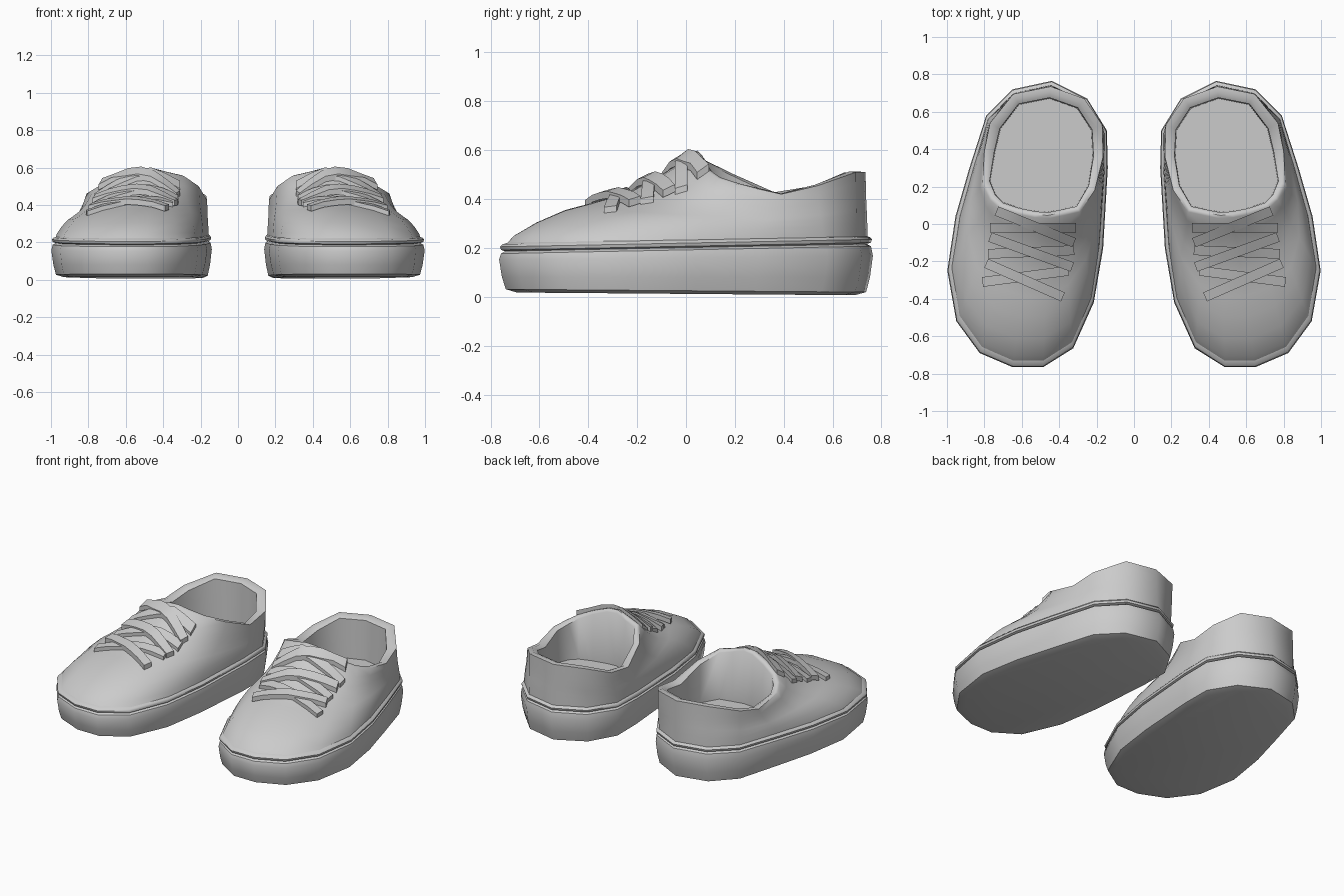
import bpy, bmesh
from mathutils import Vector
from mathutils.bvhtree import BVHTree

cube = bpy.data.objects.get("Cube")
if cube:
    bpy.data.objects.remove(cube, do_unlink=True)

grey = bpy.data.materials.new("plain grey")
grey.use_nodes = True
GREY = (0.6, 0.6, 0.6, 1)
grey.diffuse_color = GREY
grey.node_tree.nodes["Principled BSDF"].inputs["Base Color"].default_value = GREY

# Sole outline (x, y) paired with the collar point (x, y, z) it rises to
SPOKES = [
    (.44, .765, .445, .735, .51), (.65, .72, .645, .695, .51),
    (.79, .58, .77, .54, .455), (.88, .3, .8, .39, .42),
    (.955, .04, .81, .21, .46), (.998, -.25, .77, .13, .485),
    (.95, -.52, .72, .085, .515), (.825, -.69, .63, .055, .555),
    (.65, -.765, .53, .035, .59), (.485, -.765, .46, .03, .595),
    (.325, -.665, .38, .045, .575), (.215, -.42, .29, .065, .555),
    (.165, -.13, .21, .18, .5), (.14, .3, .165, .36, .425),
    (.145, .5, .17, .53, .45), (.25, .67, .265, .67, .505)]
OUTLINE = [Vector(s[:2]) for s in SPOKES]
COLLAR = [Vector(s[2:]) for s in SPOKES]
SOLE_CENTRE = Vector((.52, 0))
COLLAR_CENTRE = Vector((.48, .38))


def inset(point, centre, amount):
    """Move a plan point towards the centre."""
    flat = Vector(point[:2])
    return flat + (centre - flat).normalized() * amount


def sole_ring(amount, height, tilt):
    ring = []
    for p in OUTLINE:
        q = inset(p, SOLE_CENTRE, amount)
        ring.append(Vector((q.x, q.y, height + tilt * q.y)))
    return ring


def collar_ring(amount, lift=0, level=None):
    """Collar inset, thinner towards the tongue."""
    ring = []
    for p in COLLAR:
        q = inset(p, COLLAR_CENTRE, amount * min(1, .5 + p.y))
        ring.append(Vector((q.x, q.y, p.z + lift if level is None else level)))
    return ring


def make_object(name, rings, side, angle, cap_ends=(True, True)):
    """Skin closed rings into one mesh, mirrored for the other foot."""
    bm = bmesh.new()
    loops = [[bm.verts.new((p.x * side, p.y, p.z)) for p in r] for r in rings]
    for a, b in zip(loops, loops[1:]):
        for i in range(len(a)):
            j = (i + 1) % len(a)
            bm.faces.new((a[i], a[j], b[j], b[i]))
    for loop, cap in zip((loops[0], loops[-1]), cap_ends):
        if cap:
            bm.faces.new(loop)
    bmesh.ops.recalc_face_normals(bm, faces=bm.faces)
    mesh = bpy.data.meshes.new(name)
    bm.to_mesh(mesh)
    bm.free()
    mesh.materials.append(grey)
    obj = bpy.data.objects.new(name, mesh)
    bpy.context.collection.objects.link(obj)
    bpy.ops.object.select_all(action='DESELECT')
    obj.select_set(True)
    bpy.context.view_layer.objects.active = obj
    bpy.ops.object.shade_smooth_by_angle(angle=angle)


# Chunky sole with rounded edges, and the thin welt above it
sole = [sole_ring(.075, .012, -.008), sole_ring(.028, .025, -.008),
        sole_ring(.012, .08, 0), sole_ring(0, .16, .01),
        sole_ring(.008, .192, .02), sole_ring(.03, .204, .02)]
welt = [sole_ring(.03, .2, .02), sole_ring(.008, .207, .02),
        sole_ring(.004, .22, .02), sole_ring(.014, .23, .02),
        sole_ring(.04, .237, .02)]

# Upper: rises from welt to collar along one shared toe curve
base = sole_ring(.022, .222, .02)
CURVE = [(0, 0), (.05, .11), (.17, .25), (.32, .38), (.46, .455),
         (.64, .56), (.78, .69), (.9, .84)]
outer = []
for along, rise in CURVE:
    ring = []
    for low, high in zip(base, COLLAR):
        p = low.lerp(high, along)
        p.z = low.z + (high.z - low.z) * rise
        ring.append(p)
    outer.append(ring)
# Rolled collar, then the lining down to the insole
lining = [COLLAR, collar_ring(.03, .003), collar_ring(.06, -.012),
          collar_ring(.065, level=.24)]
upper = outer + lining

# Surface used to drape the laces
count = len(OUTLINE)
verts = [p for ring in outer + [COLLAR] for p in ring]
quads = [(r * count + i, r * count + (i + 1) % count,
          (r + 1) * count + (i + 1) % count, (r + 1) * count + i)
         for r in range(len(outer)) for i in range(count)]
surface = BVHTree.FromPolygons(verts, quads)


def drape(flat):
    """Height of the upper under a plan point, or of its nearest edge."""
    point = surface.ray_cast(Vector((flat.x, flat.y, 2)), Vector((0, 0, -1)))[0]
    if point is None:
        point = surface.find_nearest(Vector((flat.x, flat.y, .5)))[0]
    return point.z


def lace_rings(start, end, lift):
    """Flat ribbon cross-sections following the upper."""
    start, end = Vector(start), Vector(end)
    run = (end - start).normalized()
    half = Vector((-run.y, run.x)) * .026
    rings = []
    steps = 6
    for k in range(steps + 1):
        mid = start.lerp(end, k / steps)
        centre = Vector((mid.x, mid.y, drape(mid)))
        slope = (drape(mid + half) - drape(mid - half)) / 2
        across = Vector((half.x, half.y, max(-.03, min(.03, slope))))
        top = centre + Vector((0, 0, lift + .022))
        low = centre + Vector((0, 0, lift - .008))
        rings.append([low - across, low + across, top + across, top - across])
    return rings


# Crossing pairs: (outer end, inner end, height above the upper)
LACES = [((.81, -.31), (.35, -.25), .003), ((.79, -.21), (.38, -.39), .014),
         ((.78, -.16), (.32, -.14), .003), ((.77, -.07), (.33, -.23), .014),
         ((.77, -.02), (.31, -.02), .003), ((.735, .07), (.32, -.1), .012)]

for side, label in ((1, "left"), (-1, "right")):
    make_object(label + "_sole", sole, side, .7)
    make_object(label + "_welt", welt, side, .9, (False, False))
    make_object(label + "_upper", upper, side, .9, (False, True))
    for n, (start, end, lift) in enumerate(LACES, 1):
        make_object(f"{label}_lace_{n}", lace_rings(start, end, lift), side, .6)
